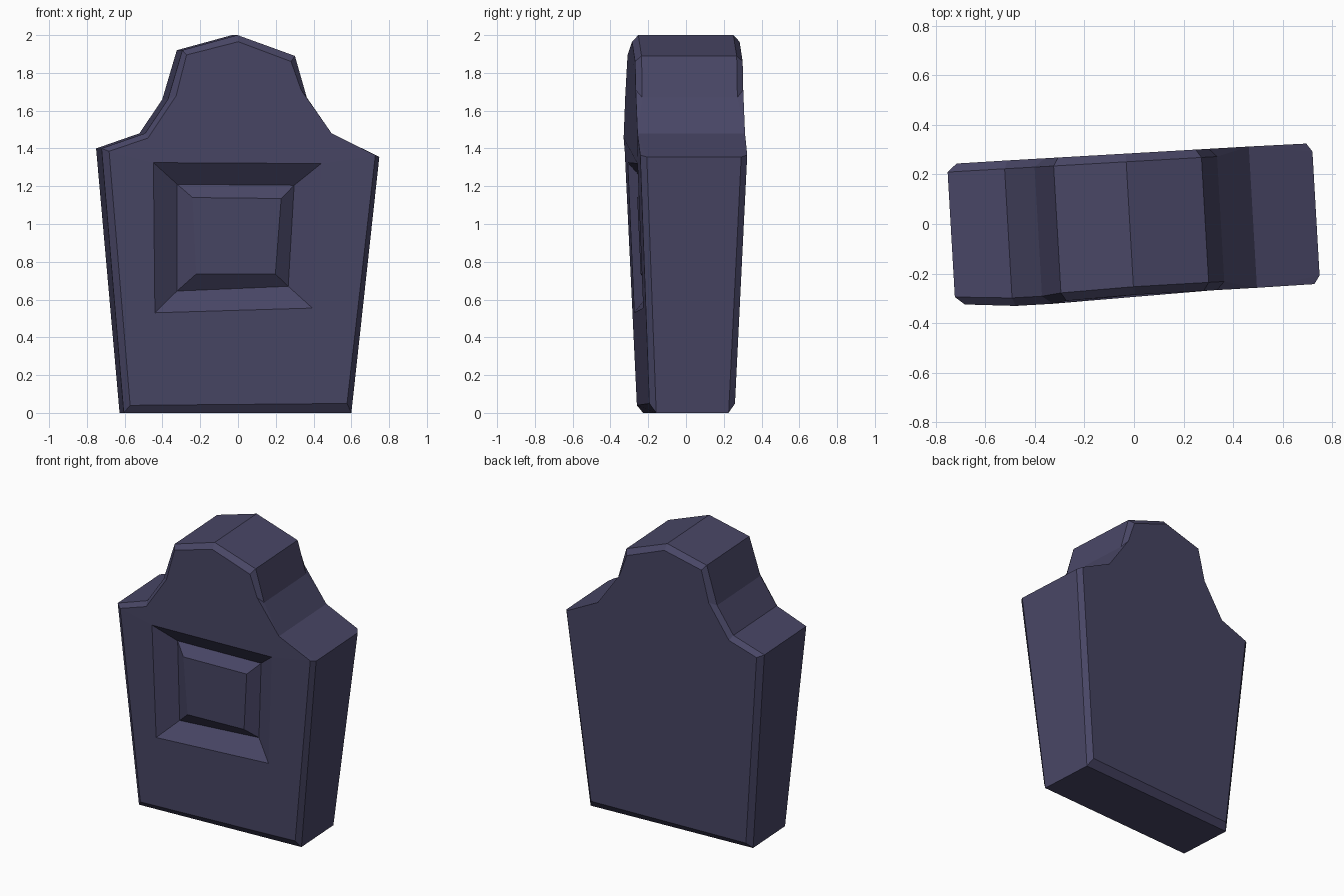
import bpy, bmesh, math
from mathutils import Matrix

if "Cube" in bpy.data.objects:
    bpy.data.objects.remove(bpy.data.objects["Cube"])

# Outline points: edge x, z, then the bevelled face x, z (from bottom left, counter-clockwise)
OUTLINE = [
    (-0.617, 0.00, -0.585, 0.04), (0.590, 0.00, 0.565, 0.05),
    (0.735, 1.355, 0.712, 1.365), (0.480, 1.48, 0.480, 1.48),
    (0.350, 1.67, 0.318, 1.71), (0.287, 1.89, 0.265, 1.86),
    (-0.017, 2.00, -0.015, 1.965), (-0.310, 1.92, -0.290, 1.895),
    (-0.387, 1.66, -0.345, 1.68), (-0.508, 1.48, -0.495, 1.455),
    (-0.738, 1.40, -0.700, 1.385),
]
# Panel rings on the front: (x, z) from top left, clockwise, with depth below the face
RINGS = [
    (0.00, [(-0.465, 1.325), (0.425, 1.32), (0.380, 0.555), (-0.455, 0.53)]),
    (0.09, [(-0.333, 1.21), (0.287, 1.205), (0.257, 0.67), (-0.333, 0.645)]),
    (0.03, [(-0.255, 1.14), (0.215, 1.135), (0.185, 0.735), (-0.235, 0.735)]),
]
BULGE = {7: 0.008, 8: 0.017, 9: 0.017}   # worn swelling at the left shoulder


def half_depth(z):
    return 0.225 + 0.043 * min(z, 1.4)


bm = bmesh.new()


def loop(points):
    return [bm.verts.new(p) for p in points]


def bridge(a, b):
    n = len(a)
    for i in range(n):
        j = (i + 1) % n
        bm.faces.new((a[i], a[j], b[j], b[i]))


def edge_depth(p):
    return half_depth(p[1]) - (0.0 if p[0] == p[2] else 0.033)


# Slab: front face, front edge, back edge and back face loops
front = loop((p[2], -half_depth(p[3]) - BULGE.get(i, 0), p[3]) for i, p in enumerate(OUTLINE))
front_edge = loop((p[0], -edge_depth(p) - BULGE.get(i, 0), p[1]) for i, p in enumerate(OUTLINE))
back_edge = loop((p[0], edge_depth(p), p[1]) for p in OUTLINE)
back = loop((p[2], half_depth(p[3]), p[3]) for p in OUTLINE)
for a, b in ((front, front_edge), (front_edge, back_edge), (back_edge, back)):
    bridge(a, b)
bm.faces.new(back)

# Front panel: sloped groove around a raised plate
rings = [loop((x, -half_depth(z) + d, z) for x, z in pts) for d, pts in RINGS]
bridge(rings[0], rings[1])
bridge(rings[1], rings[2])
bm.faces.new(rings[2])

# Front face around the panel
tl, tr, br, bl = rings[0]
bm.faces.new((front[0], front[1], br, bl))
bm.faces.new((front[1], front[2], tr, br))
bm.faces.new((front[10], front[0], bl, tl))
bm.faces.new(front[2:] + [tl, tr])

bmesh.ops.remove_doubles(bm, verts=bm.verts, dist=0.0005)
bmesh.ops.recalc_face_normals(bm, faces=bm.faces)
# The stone stands slightly twisted
bm.transform(Matrix.Rotation(math.radians(3.3), 4, 'Z'))

mesh = bpy.data.meshes.new("gravestone")
bm.to_mesh(mesh)
bm.free()
stone = bpy.data.materials.new("dark violet stone")
stone.diffuse_color = (0.066, 0.062, 0.132, 1)
stone.use_nodes = True
stone.node_tree.nodes["Principled BSDF"].inputs["Base Color"].default_value = stone.diffuse_color
mesh.materials.append(stone)
bpy.context.collection.objects.link(bpy.data.objects.new("gravestone", mesh))
